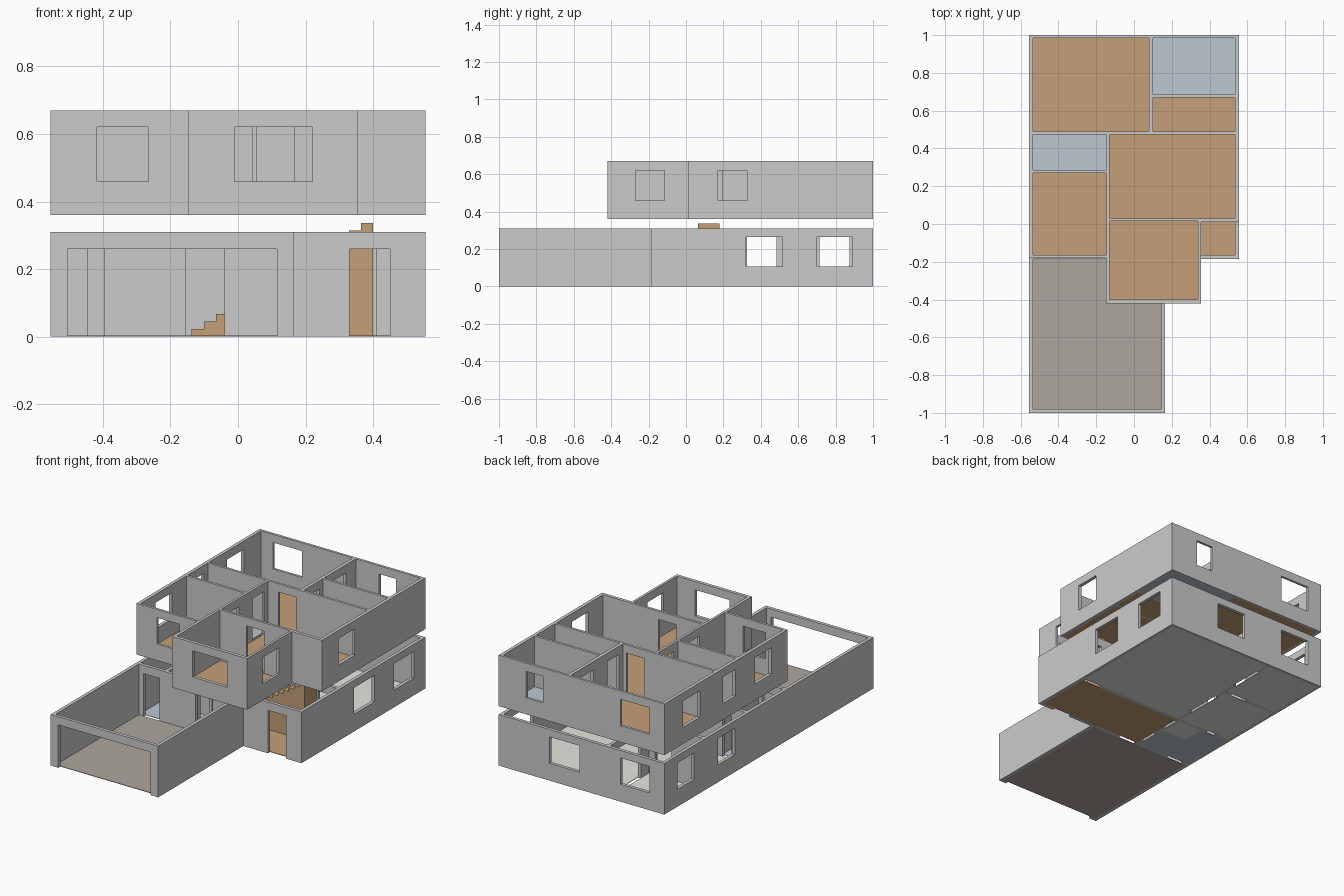
import bpy, bmesh

if "Cube" in bpy.data.objects:
    bpy.data.objects.remove(bpy.data.objects["Cube"])

BOX_FACES = ((0, 3, 2, 1), (4, 5, 6, 7), (0, 1, 5, 4), (1, 2, 6, 5), (2, 3, 7, 6), (3, 0, 4, 7))


def mat(name, rgb):
    m = bpy.data.materials.new(name)
    m.diffuse_color = (*rgb, 1)
    m.use_nodes = True
    m.node_tree.nodes["Principled BSDF"].inputs["Base Color"].default_value = m.diffuse_color
    return m


def link(name, bm, material=None):
    bmesh.ops.recalc_face_normals(bm, faces=bm.faces)
    me = bpy.data.meshes.new(name)
    bm.to_mesh(me)
    bm.free()
    ob = bpy.data.objects.new(name, me)
    bpy.context.collection.objects.link(ob)
    if material:
        me.materials.append(material)
    return ob


def boxes(name, items, material=None):
    """One mesh of boxes, each (x0, x1, y0, y1, z0, z1)."""
    bm = bmesh.new()
    for x0, x1, y0, y1, z0, z1 in items:
        v = [bm.verts.new((x, y, z)) for z in (z0, z1)
             for x, y in ((x0, y0), (x1, y0), (x1, y1), (x0, y1))]
        for f in BOX_FACES:
            bm.faces.new([v[i] for i in f])
    return link(name, bm, material)


def prism(name, pts, direction, material=None):
    """Extrude a closed outline of 3D points along a vector."""
    bm = bmesh.new()
    face = bm.faces.new([bm.verts.new(p) for p in pts])
    new = bmesh.ops.extrude_face_region(bm, geom=[face])
    bmesh.ops.translate(bm, vec=direction,
                        verts=[g for g in new["geom"] if isinstance(g, bmesh.types.BMVert)])
    return link(name, bm, material)


def opening(axis, wall, a, b, z0, z1, reach=0.025):
    """Hole through a wall at constant x or y, spanning a..b along it."""
    if axis == "x":
        return (wall - reach, wall + reach, a, b, z0, z1)
    return (a, b, wall - reach, wall + reach, z0, z1)


def storey(name, outline, z0, z1, rooms, holes):
    """Solid block with the rooms and then the openings cut out."""
    walls = prism(name, [(x, y, z0) for x, y in outline], (0, 0, z1 - z0))
    cutters = [boxes("room_cutter", [(*r[1:], z0 - .1, z1 + .1) for r in rooms]),
               boxes("opening_cutter", holes)]
    for c in cutters:
        m = walls.modifiers.new("cut", "BOOLEAN")
        m.operation, m.solver, m.object = "DIFFERENCE", "EXACT", c
    dg = bpy.context.evaluated_depsgraph_get()
    me = bpy.data.meshes.new_from_object(walls.evaluated_get(dg))
    walls.modifiers.clear()
    walls.data = me
    for c in cutters:
        bpy.data.objects.remove(c)
    # floor of every room
    for r in rooms:
        kind = MATERIAL[r[0].split("_")[-1]]
        boxes(r[0].rsplit("_", 1)[0] + "_floor", [(*r[1:], z0, z0 + .003)], kind)


MATERIAL = {"wood": mat("wood", (.56, .35, .19)), "tile": mat("tile", (.50, .58, .65)),
            "slab": mat("slab", (.42, .38, .35)), "pale": mat("pale", (.80, .79, .74))}

# ground storey
ground_rooms = [
    ("garage_slab", -.535, .145, -.98, -.185),
    ("hall_wood", -.16, .535, -.165, .18),
    ("living_room_pale", -.16, .535, .20, .98),
    ("dining_room_pale", -.535, -.18, .61, .98),
    ("kitchen_pale", -.535, -.18, .20, .59),
    ("laundry_tile", -.535, -.37, -.165, .18),
    ("washroom_tile", -.35, -.18, -.165, .02),
    ("store_pale", -.35, -.18, .04, .18),
]
D, W0, W1 = .26, .105, .265
ground_holes = [
    opening("y", -.99, -.505, .115, -.05, D),        # garage door
    opening("y", -.175, .33, .45, -.05, D),          # front door
    opening("y", -.175, -.155, -.04, -.05, D),
    opening("y", -.175, -.505, -.395, -.05, D),
    opening("y", .19, .41, .525, -.05, D),
    opening("y", .19, -.445, -.385, -.05, D),
    opening("x", -.17, -.13, -.02, -.05, D),
    opening("x", -.17, .065, .165, -.05, D),
    opening("x", -.17, .30, .53, -.05, W1),
    opening("x", -.17, .69, .90, -.05, W1),
    opening("y", .60, -.33, -.22, -.05, D),
    opening("x", .545, .32, .515, W0, W1),           # windows
    opening("x", .545, .70, .89, W0, W1),
    opening("x", -.545, .325, .485, W0, W1),
    opening("x", -.545, .715, .875, W0, W1),
    opening("y", .99, .015, .215, W0, W1),
    opening("y", .99, -.455, -.26, W0, W1),
]
storey("ground_walls", [(-.555, -1), (.165, -1), (.165, -.185), (.555, -.185), (.555, 1), (-.555, 1)],
       0, .31, ground_rooms, ground_holes)

# upper storey
upper_rooms = [
    ("main_bedroom_wood", -.535, .08, .49, .985),
    ("main_bath_tile", .10, .535, .685, .985),
    ("closet_wood", .10, .535, .49, .67),
    ("small_bath_tile", -.535, -.145, .285, .475),
    ("side_bedroom_wood", -.535, -.145, -.165, .27),
    ("landing_wood", -.13, .535, .03, .475),
    ("front_bedroom_wood", -.13, .34, -.40, .015),
]
U0, U1 = .46, .62
upper_holes = [
    opening("y", .0225, .045, .165, .30, U1),        # doors
    opening("y", .4825, -.06, .055, .30, U1),
    opening("x", -.1375, .08, .195, .30, U1),
    opening("x", -.1375, .325, .435, .30, U1),
    opening("x", .09, .77, .89, .30, U1),
    opening("x", .09, .525, .635, .30, U1),
    opening("y", -.41, -.01, .22, U0, U1),           # windows
    opening("y", -.175, -.418, -.265, U0, U1),
    opening("x", .3475, -.27, -.115, U0, U1),
    opening("x", .545, .17, .325, U0, U1),
    opening("y", .99, .257, .371, U0, U1),
    opening("y", .99, -.455, -.26, U0, U1),
    opening("x", -.545, .66, .82, U0, U1),
    opening("x", -.545, .32, .44, U0, U1),
    opening("x", -.545, -.025, .13, U0, U1),
]
storey("upper_walls", [(-.555, -.18), (-.148, -.18), (-.148, -.42), (.355, -.42), (.355, .01),
                       (.555, .01), (.555, 1), (-.555, 1)],
       .36, .67, upper_rooms, upper_holes)

# staircase: stepped side profile extruded across its width
n, start, run, rise, y = 15, -.137, .0358, .0224, .065
profile = [(start, y, .003)]
for i in range(n):
    profile += [(start + i * run, y, (i + 1) * rise), (start + (i + 1) * run, y, (i + 1) * rise)]
profile.append((start + n * run, y, .003))
prism("staircase", profile, (0, .114, 0), MATERIAL["wood"])
